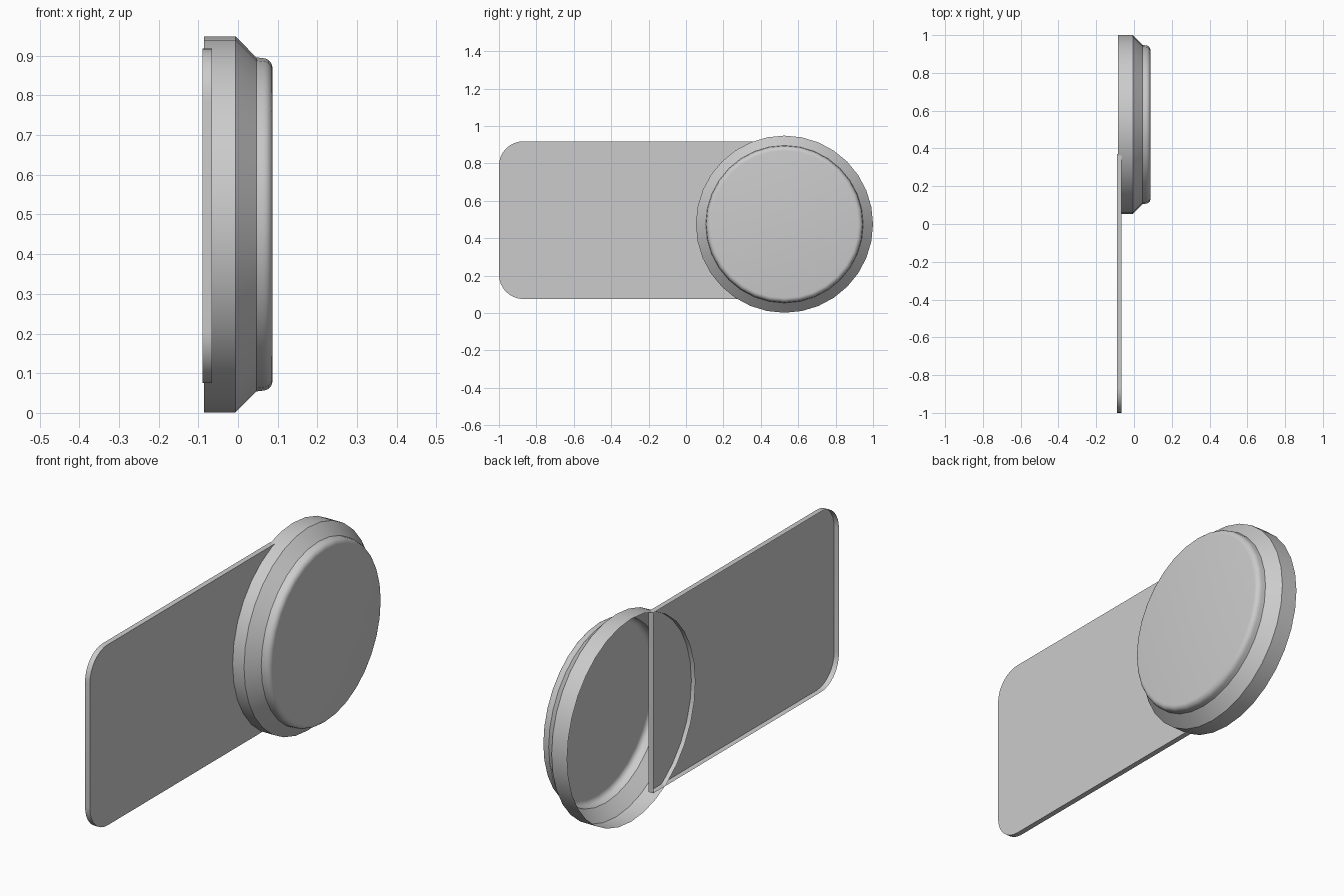
import bpy, bmesh, math

if "Cube" in bpy.data.objects:
    bpy.data.objects.remove(bpy.data.objects["Cube"])

CY, CZ = 0.5265, 0.475      # centre of the round cap
SEG = 32


def finish(name, bm, flip_test):
    """Turn a bmesh into a smooth-by-angle object; flip_test tells if normals point inward."""
    bmesh.ops.recalc_face_normals(bm, faces=bm.faces)
    bm.normal_update()
    if flip_test(max(bm.faces, key=lambda f: f.calc_area())):
        bmesh.ops.reverse_faces(bm, faces=bm.faces)
    mesh = bpy.data.meshes.new(name)
    bm.to_mesh(mesh)
    bm.free()
    obj = bpy.data.objects.new(name, mesh)
    bpy.context.collection.objects.link(obj)
    bpy.ops.object.select_all(action='DESELECT')
    obj.select_set(True)
    bpy.context.view_layer.objects.active = obj
    bpy.ops.object.shade_smooth_by_angle(angle=math.radians(30))
    return obj


# Round cap: thin open shell, profile (x, radius) turned about the x axis
profile = [(-0.086, 0.4735), (-0.006, 0.4735), (0.046, 0.421), (0.062, 0.419)]
fx, fr, rx, rr = 0.062, 0.394, 0.025, 0.025      # rounded front edge
for i in range(1, 6):
    a = math.radians(90 * i / 5)
    profile.append((fx + rx * math.sin(a), fr + rr * math.cos(a)))

bm = bmesh.new()
rings = []
for x, r in profile:
    rings.append([bm.verts.new((x, CY + r * math.sin(2 * math.pi * k / SEG),
                                CZ + r * math.cos(2 * math.pi * k / SEG)))
                  for k in range(SEG)])
for a, b in zip(rings, rings[1:]):
    for k in range(SEG):
        j = (k + 1) % SEG
        bm.faces.new((a[k], a[j], b[j], b[k]))
bm.faces.new(rings[-1])
finish("round_cap", bm, lambda f: f.normal.x < 0)

# Flat plate: shallow tray open at the back, rounded at its free end
y0, y1, z0, z1, rad = -1.0, 0.37, 0.075, 0.918, 0.13
outline = [(y1, z0), (y1, z1)]
for cz, start in ((z1 - rad, 90), (z0 + rad, 180)):
    for i in range(9):
        a = math.radians(start + 90 * i / 8)
        outline.append((y0 + rad + rad * math.cos(a), cz + rad * math.sin(a)))

bm = bmesh.new()
front = [bm.verts.new((-0.065, y, z)) for y, z in outline]
back = [bm.verts.new((-0.09, y, z)) for y, z in outline]
bm.faces.new(front)
n = len(outline)
for k in range(n):
    j = (k + 1) % n
    bm.faces.new((front[k], front[j], back[j], back[k]))
finish("flat_plate", bm, lambda f: f.normal.x < 0)
